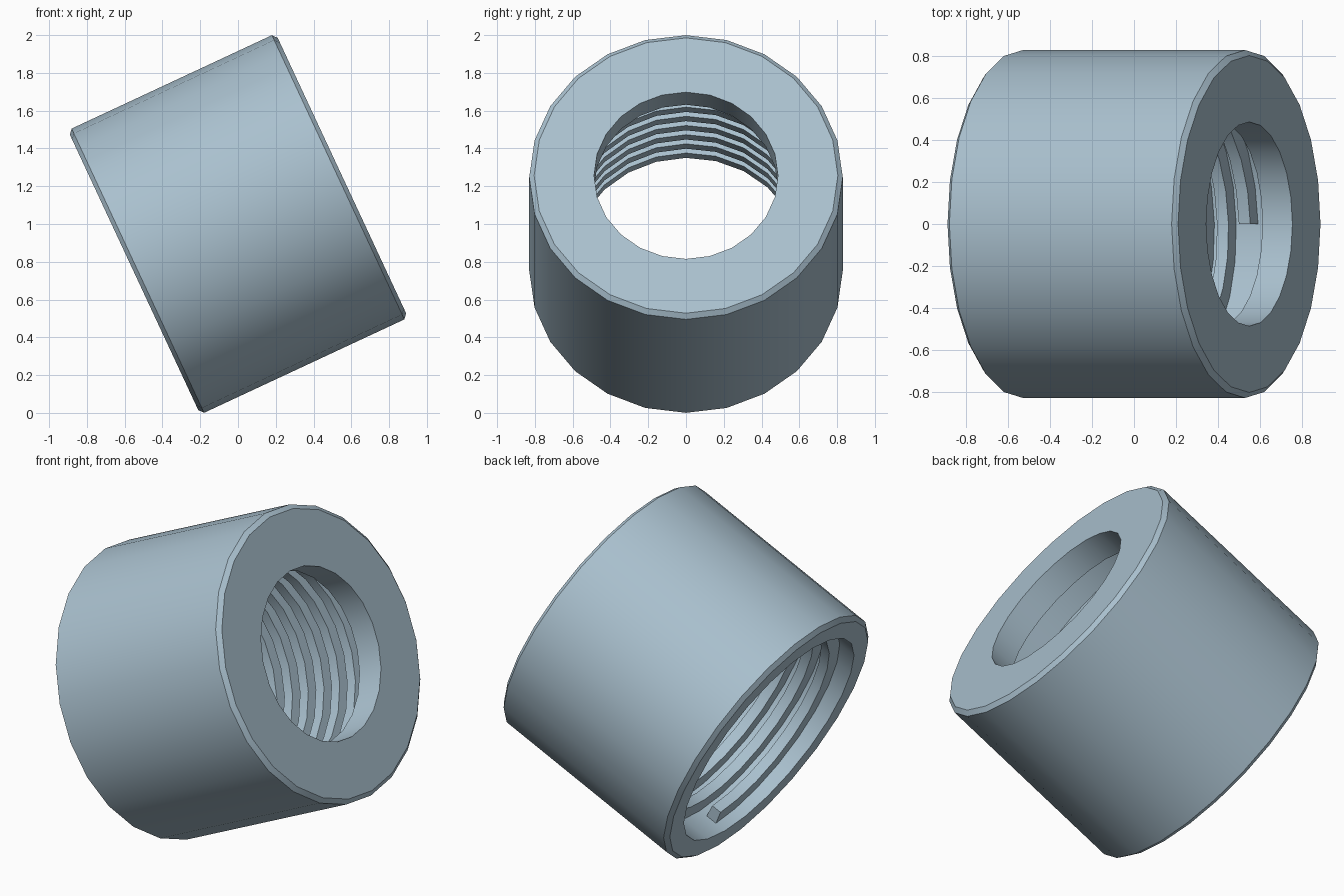
import bpy, bmesh, math
from mathutils import Matrix

if "Cube" in bpy.data.objects:
    bpy.data.objects.remove(bpy.data.objects["Cube"])

SEG = 24                      # facets per turn
TILT = Matrix.Translation((0, 0, 1)) @ Matrix.Rotation(math.radians(65), 4, 'Y')

steel = bpy.data.materials.new("pale blue grey")
steel.diffuse_color = (0.40, 0.53, 0.62, 1)
steel.use_nodes = True
steel.node_tree.nodes["Principled BSDF"].inputs["Base Color"].default_value = steel.diffuse_color


def finish(name, bm):
    """Tilt the part, orient its faces and shade it."""
    bmesh.ops.recalc_face_normals(bm, faces=bm.faces)
    bm.transform(TILT)
    mesh = bpy.data.meshes.new(name)
    bm.to_mesh(mesh)
    bm.free()
    mesh.materials.append(steel)
    obj = bpy.data.objects.new(name, mesh)
    bpy.context.collection.objects.link(obj)
    bpy.ops.object.select_all(action='DESELECT')
    obj.select_set(True)
    bpy.context.view_layer.objects.active = obj
    bpy.ops.object.shade_smooth_by_angle(angle=math.radians(30))
    return obj


def sweep(name, section, steps, drop=0.0, closed=False):
    """Carry a closed (radius, height) section round the axis, sinking by drop per turn."""
    bm = bmesh.new()
    rings = []
    for i in range(steps if closed else steps + 1):
        t = math.tau * i / SEG
        rings.append([bm.verts.new((r * math.cos(t), r * math.sin(t), h - drop * i / SEG))
                      for r, h in section])
    n = len(section)
    for i in range(steps):
        a, b = rings[i], rings[(i + 1) % len(rings)]
        for j in range(n):
            k = (j + 1) % n
            bm.faces.new((a[j], a[k], b[k], b[j]))
    if not closed:
        bm.faces.new(rings[0])
        bm.faces.new(rings[-1])
    return finish(name, bm)


# Chamfered collar: narrow hole at the upper end, wide threaded socket below it
sweep("collar", [(0.83, -0.585), (0.83, 0.585), (0.804, 0.607), (0.487, 0.607),
                 (0.487, 0.45), (0.69, 0.45), (0.69, -0.607), (0.804, -0.607)],
      SEG, closed=True)

# Internal screw thread, seven turns, rooted in the socket wall
sweep("thread", [(0.70, 0.332), (0.61, 0.328), (0.61, 0.268), (0.70, 0.264)],
      7 * SEG, drop=0.115)
